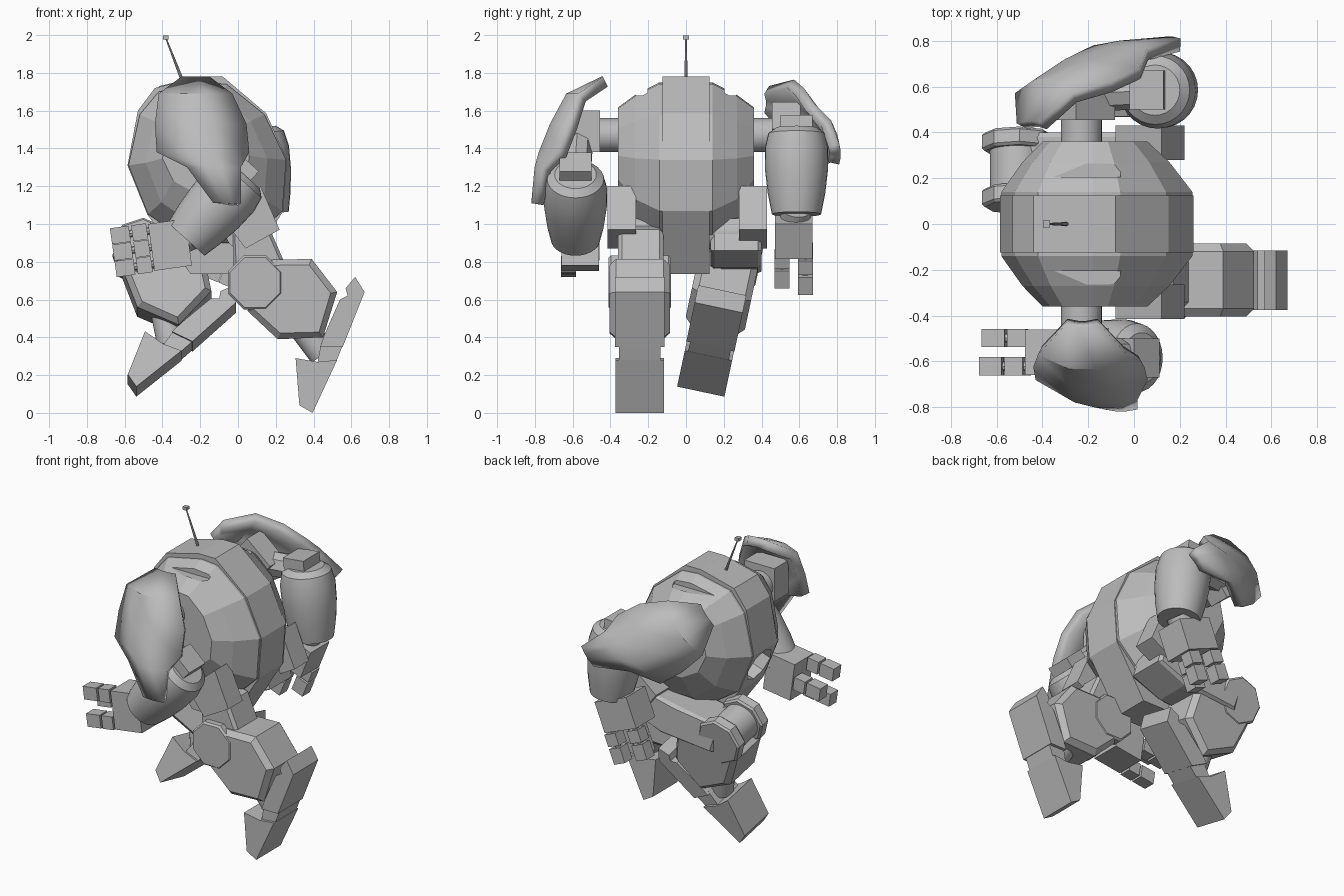
import bpy, bmesh, math
from mathutils import Matrix, Vector

if "Cube" in bpy.data.objects:
    bpy.data.objects.remove(bpy.data.objects["Cube"])

grey = bpy.data.materials.new("light_grey")
grey.use_nodes = True
COLOUR = (0.5, 0.5, 0.5, 1)
grey.diffuse_color = COLOUR
grey.node_tree.nodes["Principled BSDF"].inputs["Base Color"].default_value = COLOUR


def finish(name, bm, matrix=None, smooth=False):
    if matrix:
        bm.transform(matrix)
    bmesh.ops.recalc_face_normals(bm, faces=bm.faces)
    mesh = bpy.data.meshes.new(name)
    bm.to_mesh(mesh)
    bm.free()
    mesh.materials.append(grey)
    obj = bpy.data.objects.new(name, mesh)
    bpy.context.collection.objects.link(obj)
    if smooth:
        bpy.context.view_layer.objects.active = obj
        obj.select_set(True)
        bpy.ops.object.shade_smooth_by_angle(angle=math.radians(35))
        obj.select_set(False)
    return obj


def loft(name, rings, matrix=None, smooth=False):
    """Closed skin through rings that have equal point counts."""
    bm = bmesh.new()
    loops = [[bm.verts.new(p) for p in ring] for ring in rings]
    n = len(loops[0])
    for a, b in zip(loops, loops[1:]):
        for i in range(n):
            bm.faces.new((a[i], a[(i + 1) % n], b[(i + 1) % n], b[i]))
    bm.faces.new(loops[0])
    bm.faces.new(loops[-1])
    return finish(name, bm, matrix, smooth)


def prism(name, pts, y0, y1, chamfer=0.0, matrix=None):
    """Side outline (x, z) extruded along y, with optional chamfered ends."""
    cx = sum(p[0] for p in pts) / len(pts)
    cz = sum(p[1] for p in pts) / len(pts)

    def ring(y, inset):
        out = []
        for x, z in pts:
            k = 1 - inset / math.hypot(x - cx, z - cz)
            out.append((cx + (x - cx) * k, y, cz + (z - cz) * k))
        return out
    if chamfer:
        rings = [ring(y0, chamfer), ring(y0 + chamfer, 0),
                 ring(y1 - chamfer, 0), ring(y1, chamfer)]
    else:
        rings = [ring(y0, 0), ring(y1, 0)]
    return loft(name, rings, matrix)


def box(name, centre, size, matrix=None):
    bm = bmesh.new()
    bmesh.ops.create_cube(bm, size=1, matrix=Matrix.Translation(centre) @ Matrix.Diagonal((*size, 1)))
    return finish(name, bm, matrix)


def rod(name, a, b, r1, r2=None, sides=24, matrix=None, smooth=True):
    a, b = Vector(a), Vector(b)
    turn = (b - a).to_track_quat('Z', 'Y').to_matrix().to_4x4()
    bm = bmesh.new()
    bmesh.ops.create_cone(bm, cap_ends=True, segments=sides, radius1=r1, radius2=r2 or r1,
                          depth=(b - a).length, matrix=Matrix.Translation((a + b) / 2) @ turn)
    return finish(name, bm, matrix, smooth)


def pose(place, swing, lean=0):
    return (Matrix.Translation(place) @ Matrix.Rotation(math.radians(lean), 4, 'X')
            @ Matrix.Rotation(math.radians(swing), 4, 'Y'))


# Faceted hull, narrowing towards both sides
hull = [(-0.42, 1.70), (-0.18, 1.75), (-0.06, 1.74), (0.14, 1.58), (0.255, 1.34),
        (0.235, 1.07), (0.06, 0.90), (-0.25, 0.90), (-0.475, 1.05), (-0.58, 1.31), (-0.52, 1.58)]
CX, CZ = -0.18, 1.38


def hull_ring(y, sx, top, low):
    return [(CX + (x - CX) * sx, y, CZ + (z - CZ) * (top if z > CZ else low)) for x, z in hull]


side = [(0.14, 1, 1, 1), (0.27, 0.77, 0.82, 0.8), (0.36, 0.55, 0.64, 0.46)]
body = loft("body", [hull_ring(-y, *k) for y, *k in reversed(side)] + [hull_ring(y, *k) for y, *k in side])

# Raised centre band with the tail at its lower end
band = prism("centre_band", [(-0.44, 1.72), (-0.20, 1.78), (-0.08, 1.78), (0.15, 1.585), (0.26, 1.34),
                             (0.24, 1.07), (0.03, 0.735), (-0.25, 0.735), (-0.48, 1.05),
                             (-0.585, 1.31), (-0.53, 1.60)], -0.125, 0.125)

# Port in the lower front and vents on top, cut from the hull
port = rod("port_cutter", (-0.70, 0, 1.14), (-0.46, 0, 1.22), 0.115, sides=8, smooth=False)
vents = [prism("vent_cutter", [(-0.50, 1.68), (-0.06, 1.68), (-0.03, 1.85), (-0.53, 1.85)],
               s * 0.235 - 0.03, s * 0.235 + 0.03) for s in (-1, 1)]
for target, cutters in ((body, [port] + vents), (band, [port])):
    for cutter in cutters:
        cutter.hide_render = True
        cutter.hide_set(True)
        mod = target.modifiers.new("cut", 'BOOLEAN')
        mod.object = cutter
        mod.solver = 'EXACT'

# Antenna
rod("antenna", (-0.295, 0, 1.76), (-0.38, 0, 1.98), 0.009, 0.004, 8)
box("antenna_tip", (-0.383, 0, 1.988), (0.03, 0.03, 0.02))

# Shoulder axle and pelvis
rod("shoulder_axle", (-0.23, -0.5, 1.47), (-0.23, 0.5, 1.47), 0.09)
rod("pelvis_axle", (0.02, -0.34, 0.95), (0.02, 0.34, 0.95), 0.085)


def arm(label, s, elbow, swing, hand_place, hand_swing, pad_swing):
    # Shoulder block and crowned shield
    mirror = Matrix.Diagonal((1, -s, 1, 1))
    pivot = Vector((-0.23, 0, 1.47))
    turn = mirror @ Matrix.Translation(pivot) @ Matrix.Rotation(math.radians(pad_swing), 4, 'Y') \
        @ Matrix.Translation(-pivot)
    box(label + "_shoulder", (-0.22, -0.53, 1.49), (0.22, 0.15, 0.22), turn)
    rows = [(1.78, -0.45, -0.30, -0.15), (1.69, -0.64, -0.42, -0.03), (1.53, -0.73, -0.44, 0.045),
            (1.38, -0.79, -0.43, 0.06), (1.30, -0.805, -0.27, 0.015), (1.11, -0.82, -0.13, 0.015)]
    bm = bmesh.new()
    strips = []
    for z, y, x0, x1 in rows:
        xs = [x0 + (x1 - x0) * t for t in (0, 0.35, 0.65, 1)]
        strips.append([bm.verts.new((x, y + 1.8 * (x - (x0 + x1) / 2) ** 2, z)) for x in xs])
    for a, b in zip(strips, strips[1:]):
        for i in range(3):
            bm.faces.new((a[i], a[i + 1], b[i + 1], b[i]))
    shield = finish(label + "_shoulder_shield", bm, turn, True)
    mod = shield.modifiers.new("thickness", 'SOLIDIFY')
    mod.thickness = 0.06
    mod.offset = -1
    # Barrel forearm with its elbow block
    m = pose(elbow, swing)
    radii = [(0.23, 0.11), (0.2, 0.15), (0.12, 0.168), (0, 0.166), (-0.12, 0.152), (-0.23, 0.13)]
    loft(label + "_forearm", [[(r * math.cos(i * math.tau / 28), r * math.sin(i * math.tau / 28), z)
                               for i in range(28)] for z, r in radii], m, True)
    box(label + "_elbow", (-0.03, 0, 0.23), (0.15, 0.17, 0.13), m)
    rod(label + "_upper_arm", (-0.2, s * 0.57, 1.46), m @ Vector((0, 0, 0.2)), 0.08, sides=8, smooth=False)
    # Gripper hand: two outer fingers and one opposed inner finger
    h = pose(hand_place, hand_swing)
    rod(label + "_wrist", m @ Vector((0, 0, -0.2)), hand_place, 0.08)
    box(label + "_palm", (0, 0, 0), (0.25, 0.2, 0.2), h)
    for i, row in ((-1, s), (1, s), (0, -s)):
        x, y = i * 0.088, row * 0.062
        rod(label + "_finger_pin", (x, y, -0.08), (x, y, -0.25), 0.02, sides=8, matrix=h)
        box(label + "_finger_base", (x, y, -0.15), (0.085, 0.08, 0.08), h)
        box(label + "_finger_tip", (x, y, -0.253), (0.085, 0.08, 0.1), h)


arm("left", 1, (0.115, 0.585, 1.28), -6, (0.05, 0.57, 0.955), 22, -50)
arm("right", -1, (-0.12, -0.585, 1.09), 42, (-0.36, -0.56, 0.89), 82, 0)


def lower_leg(label, m):
    # Built around the knee; outline values are offsets from it
    octagon = [(0.155 * math.cos((i + 0.5) * math.pi / 4), 0.155 * math.sin((i + 0.5) * math.pi / 4))
               for i in range(8)]
    for y in (-0.165, 0.085):
        prism(label + "_knee_disc", octagon, y, y + 0.08, 0.012, m)
    rod(label + "_knee_drum", (0, -0.1, 0), (0, 0.1, 0), 0.12, matrix=m)
    prism(label + "_calf", [(0.06, 0.12), (0.3, 0.125), (0.435, -0.05), (0.36, -0.29),
                            (0.12, -0.30), (-0.04, -0.15)], -0.16, 0.16, 0.035, m)
    rod(label + "_ankle", (0.24, 0, -0.22), (0.36, 0, -0.38), 0.075, matrix=m)
    # Toe and heel plates joined by a narrower core
    prism(label + "_toe", [(0.215, -0.4), (0.33, -0.42), (0.435, -0.41), (0.305, -0.69),
                           (0.235, -0.65)], -0.128, 0.128, 0, m)
    prism(label + "_foot_core", [(0.33, -0.43), (0.35, -0.32), (0.47, -0.32), (0.425, -0.43)],
          -0.11, 0.11, 0, m)
    prism(label + "_heel", [(0.345, -0.34), (0.37, -0.27), (0.45, -0.09), (0.49, -0.07), (0.48, -0.03),
                            (0.53, 0.03), (0.58, -0.05), (0.465, -0.34)], -0.13, 0.13, 0, m)


lower_leg("right", pose((0.09, -0.245, 0.69), 0))
lower_leg("left", pose((-0.51, 0.235, 0.85), 26, -12))

# Thighs and hip guards
prism("right_thigh", [(-0.03, 1.02), (0.17, 0.97), (0.24, 0.81), (0.10, 0.64), (-0.02, 0.70)],
      -0.36, -0.12, 0.02)
prism("left_thigh", [(0.08, 1.03), (0.13, 0.86), (-0.08, 0.77), (-0.47, 0.74), (-0.53, 0.92), (-0.2, 0.98)],
      0.13, 0.40, 0.02)
for name, y in (("left", 0.355), ("right", -0.34)):
    prism(name + "_hip_guard", [(0.12, 1.20), (0.22, 0.97), (0.04, 0.87), (-0.08, 1.03)], y - 0.075, y + 0.075)
